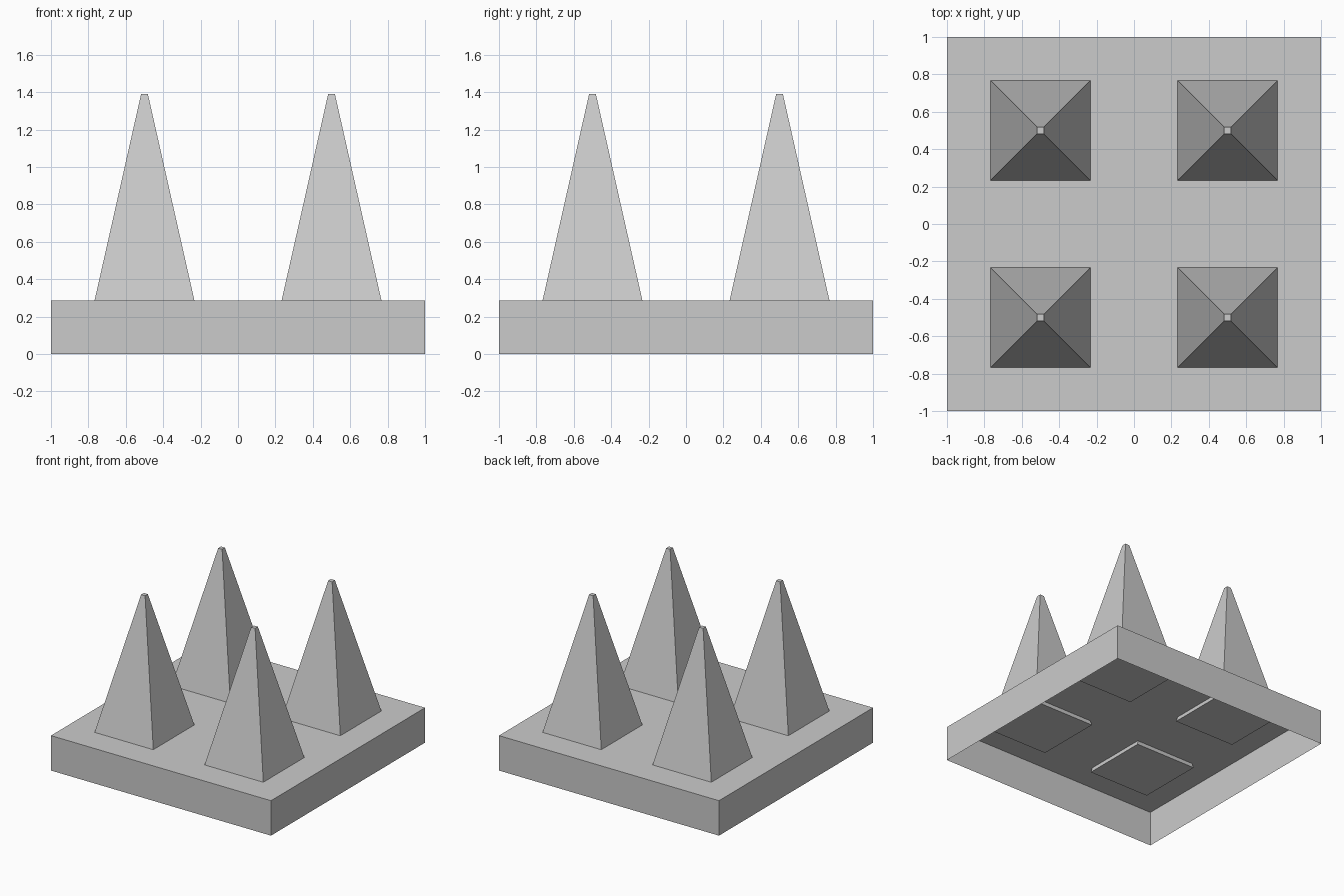
import bpy, bmesh

if "Cube" in bpy.data.objects:
    bpy.data.objects.remove(bpy.data.objects["Cube"])

BASE_H = 0.287      # height of the hollow base
SPIKE_BOTTOM = 0.25 # spikes poke slightly through the base's top sheet
SPIKE_TOP = 1.39


def new_object(name, bm, location=(0, 0, 0)):
    bmesh.ops.recalc_face_normals(bm, faces=bm.faces)
    mesh = bpy.data.meshes.new(name)
    bm.to_mesh(mesh)
    bm.free()
    obj = bpy.data.objects.new(name, mesh)
    obj.location = location
    bpy.context.collection.objects.link(obj)
    return obj


def frustum(bottom_half, top_half, z0, z1):
    """Square frustum: a cube whose top and bottom are scaled separately."""
    bm = bmesh.new()
    bmesh.ops.create_cube(bm, size=2)
    for v in bm.verts:
        half = top_half if v.co.z > 0 else bottom_half
        v.co = (v.co.x * half, v.co.y * half, z1 if v.co.z > 0 else z0)
    return bm


# Base: thin-walled square box, open underneath
bm = frustum(1, 1, 0, BASE_H)
bm.normal_update()
bmesh.ops.delete(bm, geom=[f for f in bm.faces if f.normal.z < -0.5], context='FACES_ONLY')
# Outward normals come from the cube itself
new_object("base", bm)

# Four tapered spikes with small flat tips
for side_y, label_y in ((-0.5, "front"), (0.5, "back")):
    for side_x, label_x in ((-0.5, "left"), (0.5, "right")):
        spike = frustum(0.275, 0.018, SPIKE_BOTTOM, SPIKE_TOP)
        new_object(f"spike_{label_y}_{label_x}", spike, (side_x, side_y, 0))
